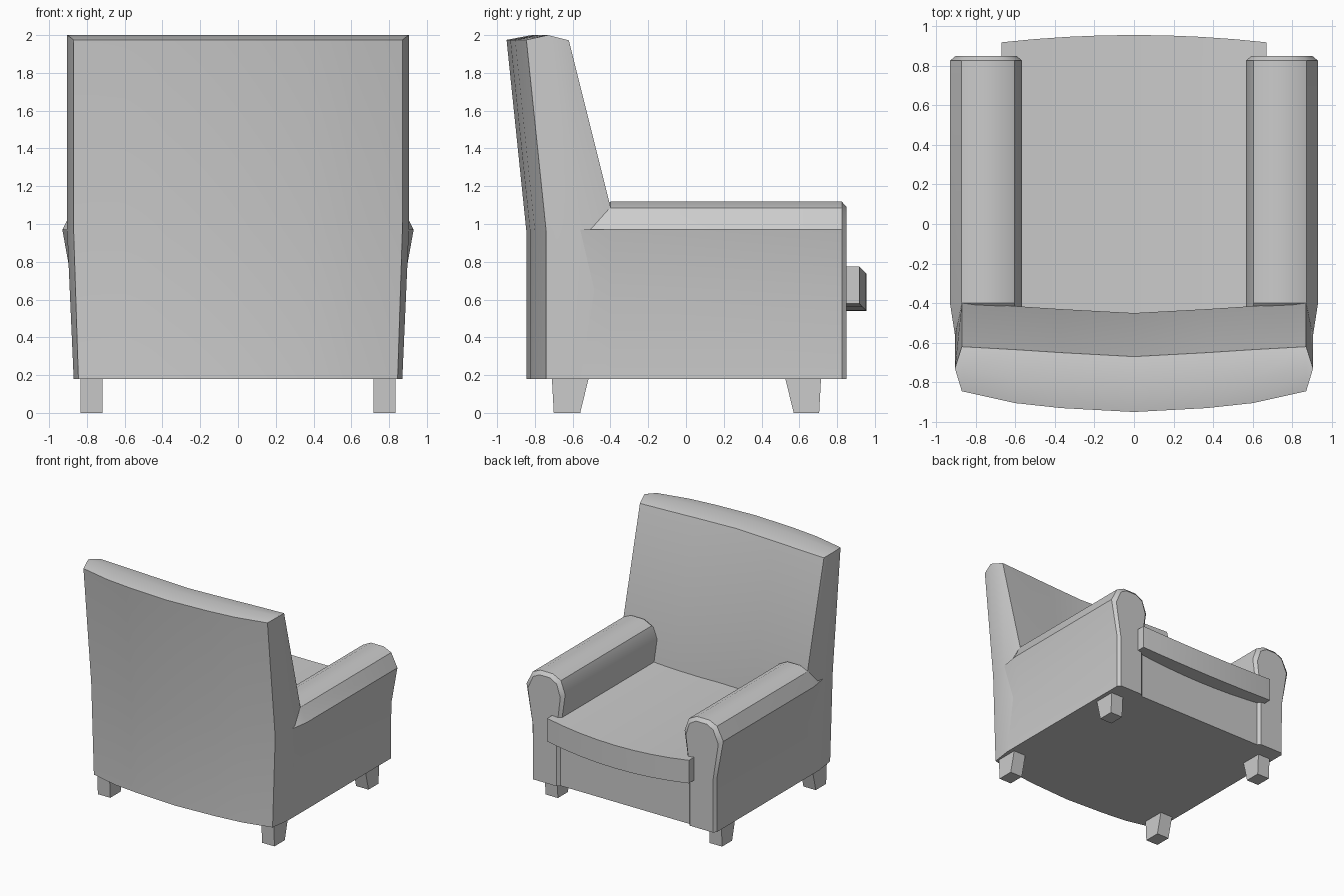
import bpy, bmesh

if "Cube" in bpy.data.objects:
    bpy.data.objects.remove(bpy.data.objects["Cube"])


def loft(name, sections, smooth=None):
    """Skin a list of equal-length closed sections and cap both ends."""
    bm = bmesh.new()
    rows = [[bm.verts.new(p) for p in s] for s in sections]
    n = len(rows[0])
    for a, b in zip(rows, rows[1:]):
        for i in range(n):
            j = (i + 1) % n
            bm.faces.new((a[i], a[j], b[j], b[i]))
    bm.faces.new(rows[0][::-1])
    bm.faces.new(rows[-1])
    bmesh.ops.dissolve_degenerate(bm, edges=bm.edges[:], dist=1e-4)
    bmesh.ops.remove_doubles(bm, verts=bm.verts[:], dist=1e-4)
    bmesh.ops.recalc_face_normals(bm, faces=bm.faces[:])
    me = bpy.data.meshes.new(name)
    bm.to_mesh(me)
    bm.free()
    ob = bpy.data.objects.new(name, me)
    bpy.context.collection.objects.link(ob)
    if smooth:
        bpy.ops.object.select_all(action='DESELECT')
        bpy.context.view_layer.objects.active = ob
        ob.select_set(True)
        bpy.ops.object.shade_smooth_by_angle(angle=smooth)
    return ob


# Backrest: side profiles swept across x, bowed, with a ridge along each side
def back_section(x, back, front):
    s = 1 if x > 0 else -1
    low = x if abs(x) < 0.8 else s * 0.845
    return [(low, back, 0.18), (x, back, 0.96), (x, back - 0.105, 1.975),
            (x, (back + front) / 2 - 0.17, 2.0), (x, front - 0.22, 1.972),
            (x, front, 1.09), (x, front, 0.18)]


def ridge_section(s):
    b, m, t = (s * 0.87, -0.56, 0.18), (s * 0.905, -0.56, 0.97), (s * 0.905, -0.73, 2.0)
    return [b, m, t, t, t, m, b]


def weld_loft_ends(sections):
    """Add a mid fan so the side of the backrest closes onto the ridge line."""
    return [ridge_section(-1)] + sections + [ridge_section(1)]


half = [(0.87, -0.74, -0.40), (0.6, -0.80, -0.415), (0.37, -0.825, -0.43)]
cols = [(-x, b, f) for x, b, f in half] + [(0, -0.845, -0.45)] + half[::-1]


def backrest():
    bm = bmesh.new()
    rows = [[bm.verts.new(p) for p in s]
            for s in weld_loft_ends([back_section(*c) for c in cols])]
    for a, b in zip(rows, rows[1:]):
        for i in range(7):
            j = (i + 1) % 7
            bm.faces.new((a[i], a[j], b[j], b[i]))
    bmesh.ops.remove_doubles(bm, verts=bm.verts[:], dist=1e-4)
    bmesh.ops.recalc_face_normals(bm, faces=bm.faces[:])
    me = bpy.data.meshes.new("backrest")
    bm.to_mesh(me)
    bm.free()
    ob = bpy.data.objects.new("backrest", me)
    bpy.context.collection.objects.link(ob)
    bpy.context.view_layer.objects.active = ob
    ob.select_set(True)
    bpy.ops.object.shade_smooth_by_angle(angle=0.5)


backrest()

# Arms: rolled profile, tapered into the backrest, bevelled front panel
arm = [(0.61, 0.18), (0.61, 0.65), (0.565, 0.97), (0.605, 1.08), (0.68, 1.118),
       (0.80, 1.118), (0.872, 1.085), (0.93, 0.97), (0.872, 0.65), (0.87, 0.18)]
for side, s in (("left", -1), ("right", 1)):
    loft(side + "_arm", [
        [(s * min(x, 0.905), -0.56, min(z, 0.97)) for x, z in arm],
        [(s * x, -0.40, z) for x, z in arm],
        [(s * x, 0.825, z) for x, z in arm],
        [(s * (0.745 + (x - 0.745) * 0.84), 0.85, 0.18 + (z - 0.18) * 0.97) for x, z in arm],
    ], smooth=0.55)

# Base between the arms
loft("seat_base", [[(x, -0.5, 0.18), (x, 0.825, 0.18), (x, 0.825, 0.65), (x, -0.5, 0.65)]
                   for x in (-0.63, 0.63)])

# Cushion: bowed front lip, dipping toward the middle
cushion = []
for i in range(9):
    x = -0.67 + 1.34 * i / 8
    t = (x / 0.67) ** 2
    yf, drop = 0.955 - 0.037 * t, 0.038 * (1 - t)
    cushion.append([(x, -0.5, 0.775 - drop), (x, yf, 0.775 - drop),
                    (x, yf, 0.578 - drop), (x, -0.5, 0.578 - drop)])
loft("seat_cushion", cushion, smooth=0.5)

# Tapered legs
for name, top, foot in (("rear_leg", (-0.71, -0.515), (-0.70, -0.56)),
                        ("front_leg", (0.525, 0.715), (0.57, 0.705))):
    for side, s in (("left", -1), ("right", 1)):
        loft(side + "_" + name, [
            [(s * x, y, z) for x, y in ((0.718, r[0]), (0.835, r[0]), (0.835, r[1]), (0.718, r[1]))]
            for r, z in ((foot, 0.0), (top, 0.185))])
